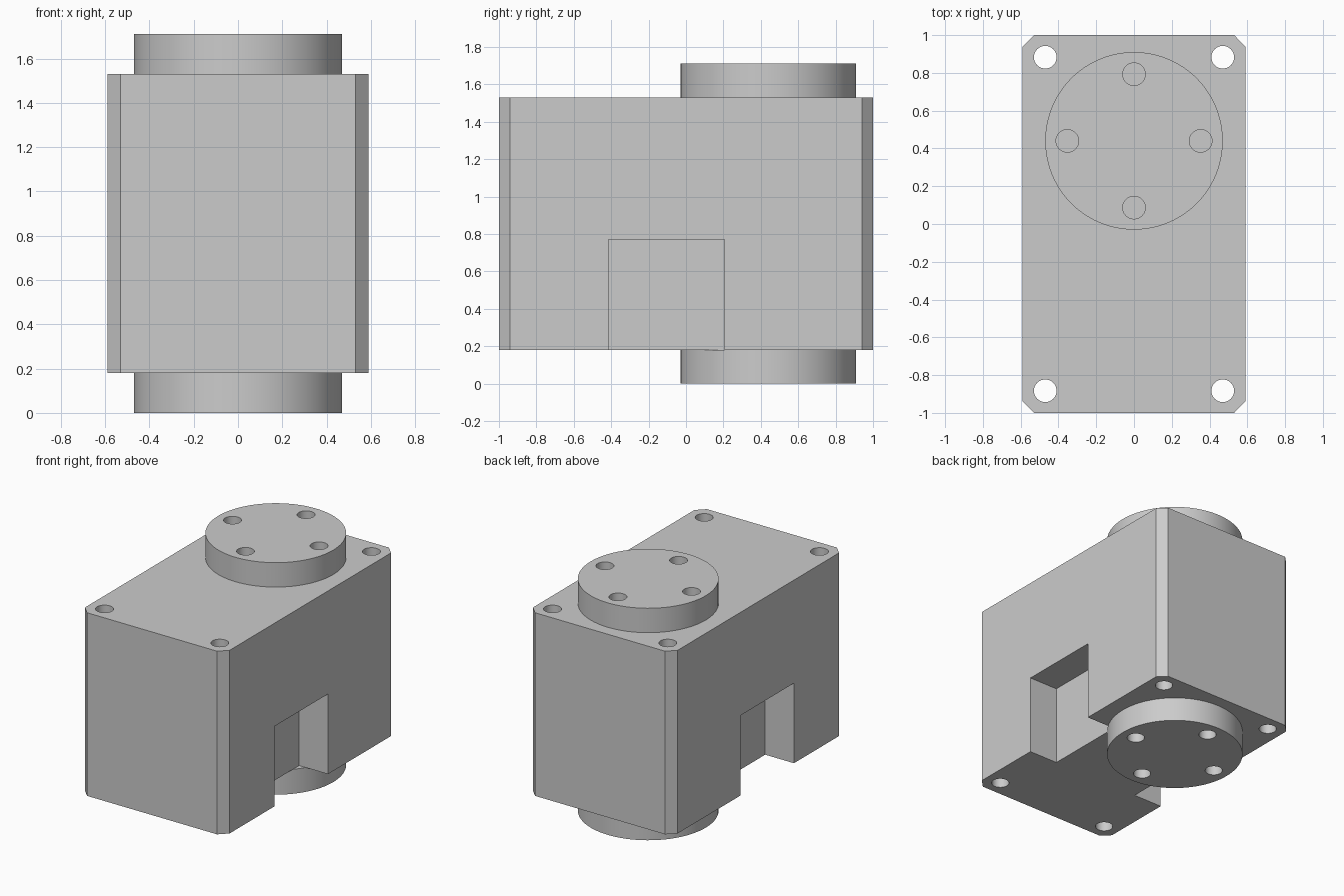
import bpy
import bmesh
import math

cube = bpy.data.objects.get("Cube")
if cube:
    bpy.data.objects.remove(cube, do_unlink=True)

HALF_W, HALF_L = 0.59, 1.0
BOTTOM, TOP, HEIGHT = 0.18, 1.53, 1.71
CHAMFER = 0.06
HUB_Y, HUB_R = 0.44, 0.47
BOLT_R, HOLE_R = 0.353, 0.06
NOTCH_DEPTH = 0.235

grey = bpy.data.materials.new("plain grey")
grey.use_nodes = True
grey.diffuse_color = (0.6, 0.6, 0.6, 1)
grey.node_tree.nodes["Principled BSDF"].inputs["Base Color"].default_value = (0.6, 0.6, 0.6, 1)


def prism(name, outline, z0, z1):
    """Extrude a flat outline from z0 up to z1."""
    bm = bmesh.new()
    face = bm.faces.new([bm.verts.new((x, y, z0)) for x, y in outline])
    top = bmesh.ops.extrude_face_region(bm, geom=[face])["geom"]
    verts = [v for v in top if isinstance(v, bmesh.types.BMVert)]
    bmesh.ops.translate(bm, verts=verts, vec=(0, 0, z1 - z0))
    bmesh.ops.recalc_face_normals(bm, faces=bm.faces)
    mesh = bpy.data.meshes.new(name)
    bm.to_mesh(mesh)
    bm.free()
    mesh.materials.append(grey)
    obj = bpy.data.objects.new(name, mesh)
    bpy.context.collection.objects.link(obj)
    return obj


def circle(cx, cy, r, n):
    return [(cx + r * math.cos(math.tau * i / n), cy + r * math.sin(math.tau * i / n))
            for i in range(n)]


def rectangle(x0, x1, y0, y1):
    return [(x0, y0), (x1, y0), (x1, y1), (x0, y1)]


def select_only(obj):
    bpy.ops.object.select_all(action='DESELECT')
    obj.select_set(True)
    bpy.context.view_layer.objects.active = obj


def cut(obj, cutters):
    """Subtract each cutter, then discard it."""
    select_only(obj)
    for cutter in cutters:
        cutter.hide_render = True
        mod = obj.modifiers.new("cut", 'BOOLEAN')
        mod.operation = 'DIFFERENCE'
        mod.solver = 'EXACT'
        mod.object = cutter
        bpy.ops.object.modifier_apply(modifier=mod.name)
        bpy.data.objects.remove(cutter, do_unlink=True)
    select_only(obj)
    bpy.ops.object.shade_smooth_by_angle(angle=math.radians(30))


# Housing block with chamfered upright corners
w, l, c = HALF_W, HALF_L, CHAMFER
outline = [(w - c, -l), (w, c - l), (w, l - c), (w - c, l),
           (c - w, l), (-w, l - c), (-w, c - l), (c - w, -l)]
housing = prism("housing", outline, BOTTOM, TOP)

# Four through holes and two side notches
cutters = [prism("corner_hole_cutter", circle(sx * 0.47, sy * 0.883, HOLE_R, 32),
                 BOTTOM - 0.1, TOP + 0.1)
           for sx in (-1, 1) for sy in (-1, 1)]
for side in (-1, 1):
    x0, x1 = sorted((side * (w - NOTCH_DEPTH), side * (w + 0.1)))
    cutters.append(prism("notch_cutter", rectangle(x0, x1, -0.415, 0.205),
                         BOTTOM - 0.1, 0.77))
cut(housing, cutters)

# Round hubs above and below, each with four bolt holes
for name, z0, z1 in (("top_hub", TOP, HEIGHT), ("bottom_hub", 0, BOTTOM)):
    hub = prism(name, circle(0, HUB_Y, HUB_R, 96), z0, z1)
    holes = []
    for i in range(4):
        a = i * math.pi / 2
        holes.append(prism("bolt_hole_cutter",
                           circle(BOLT_R * math.cos(a), HUB_Y + BOLT_R * math.sin(a), HOLE_R, 32),
                           z0 - 0.1, z1 + 0.1))
    cut(hub, holes)
